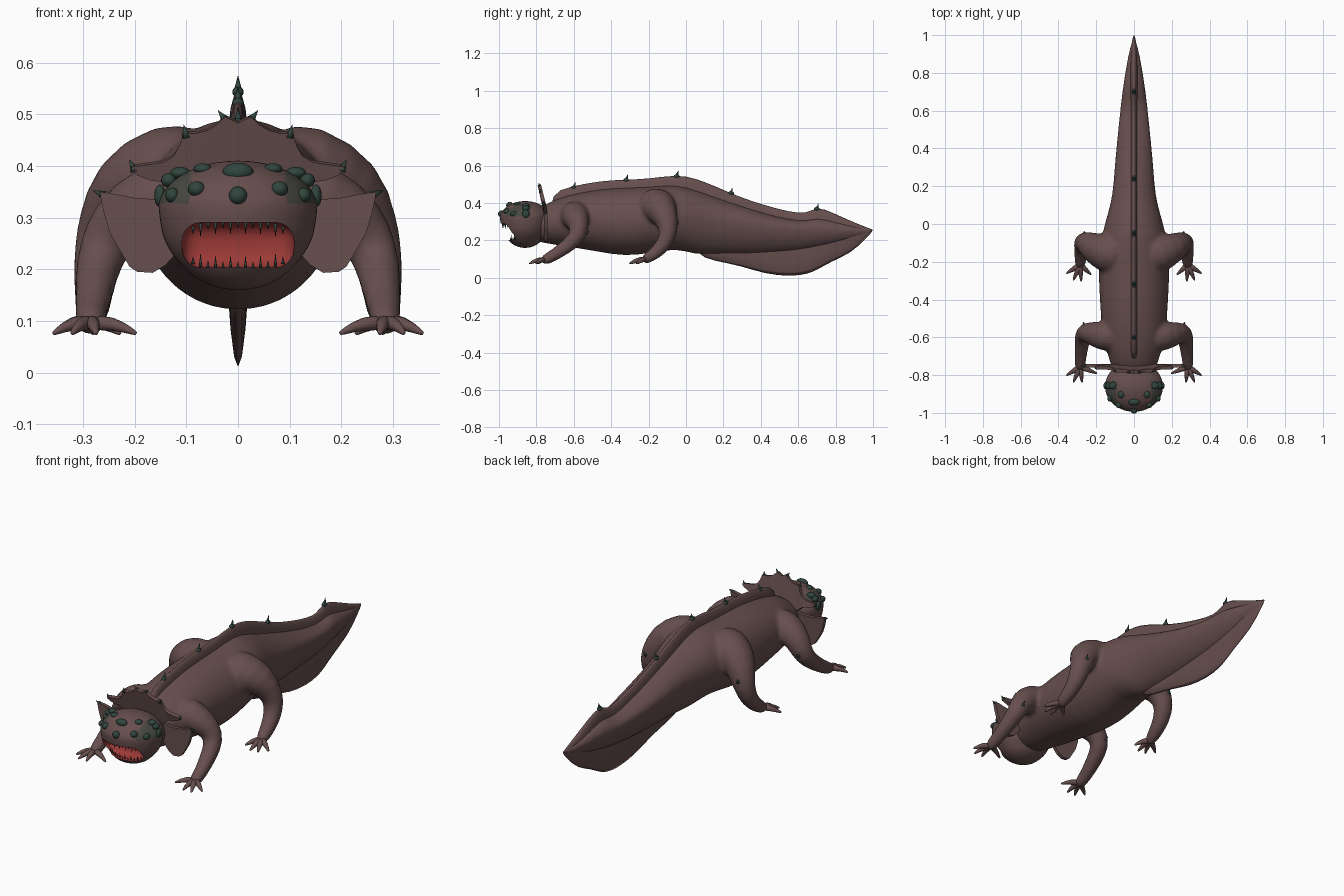
import bpy, bmesh, math
from mathutils import Vector, Matrix

cube = bpy.data.objects.get("Cube")
if cube:
    bpy.data.objects.remove(cube, do_unlink=True)


def make_material(name, rgb):
    mat = bpy.data.materials.new(name)
    mat.use_nodes = True
    mat.diffuse_color = (*rgb, 1)
    mat.node_tree.nodes["Principled BSDF"].inputs["Base Color"].default_value = (*rgb, 1)
    return mat


skin = make_material("brown_skin", (.135, .078, .076))
green = make_material("dark_green", (.03, .06, .047))
red = make_material("mouth_red", (.33, .042, .038))
moss = make_material("mossy_brow", (.065, .066, .055))


def finish(name, bm, mat, smooth=True, mirror=False, subdiv=0, thick=0):
    """Turn a bmesh into an object with the usual modifiers."""
    bmesh.ops.recalc_face_normals(bm, faces=bm.faces)
    for f in bm.faces:
        f.smooth = smooth
    mesh = bpy.data.meshes.new(name)
    bm.to_mesh(mesh)
    bm.free()
    mesh.materials.append(mat)
    ob = bpy.data.objects.new(name, mesh)
    bpy.context.collection.objects.link(ob)
    if mirror:
        ob.modifiers.new("mirror", 'MIRROR')
    if thick:
        solid = ob.modifiers.new("thickness", 'SOLIDIFY')
        solid.thickness, solid.offset = thick, 0
    if subdiv:
        sub = ob.modifiers.new("round", 'SUBSURF')
        sub.levels = sub.render_levels = subdiv
    return ob


def loft(bm, rings):
    """Skin a list of closed point rings and cap both ends."""
    loops = [[bm.verts.new(p) for p in ring] for ring in rings]
    n = len(loops[0])
    for a, b in zip(loops, loops[1:]):
        for i in range(n):
            j = (i + 1) % n
            bm.faces.new((a[i], a[j], b[j], b[i]))
    bm.faces.new(loops[0])
    bm.faces.new(loops[-1])


def tube(bm, points, sides=10):
    """Tapered tube through (x, y, z, radius) points with a rounded tip."""
    pos = [Vector(p[:3]) for p in points]
    rad = [p[3] for p in points]
    last = (pos[-1] - pos[-2]).normalized()
    pos.append(pos[-1] + last * rad[-1] * .7)
    rad.append(rad[-1] * .5)
    rings = []
    for i, p in enumerate(pos):
        t = pos[min(i + 1, len(pos) - 1)] - pos[max(i - 1, 0)]
        u = t.cross(Vector((.3, 1, -.4))).normalized()
        v = t.cross(u).normalized()
        angles = [math.tau * k / sides for k in range(sides)]
        rings.append([p + rad[i] * (u * math.cos(a) + v * math.sin(a)) for a in angles])
    loft(bm, rings)


def spike(bm, base, direction, length, radius):
    d = Vector(direction).normalized()
    mat = Matrix.Translation(Vector(base) + d * length / 2) @ d.to_track_quat('Z', 'Y').to_matrix().to_4x4()
    bmesh.ops.create_cone(bm, cap_ends=True, segments=8, radius1=radius, radius2=0,
                          depth=length, matrix=mat)


def bump(bm, centre, size):
    mat = Matrix.Translation(centre) @ Matrix.Diagonal((*size, 1))
    bmesh.ops.create_uvsphere(bm, u_segments=16, v_segments=10, radius=1, matrix=mat)


# Body core and fins: y, lowest edge, widest height, highest edge, half width
sections = [
    (-.84, .20, .28, .38, .10), (-.73, .18, .30, .455, .125), (-.62, .165, .31, .49, .165),
    (-.46, .137, .31, .52, .178), (-.33, .115, .30, .527, .185), (-.2, .128, .31, .53, .19),
    (-.05, .16, .33, .555, .17), (.05, .12, .33, .535, .14), (.15, .088, .32, .495, .113),
    (.29, .062, .30, .432, .104), (.42, .015, .285, .39, .092), (.56, 0, .27, .352, .078),
    (.65, .014, .265, .345, .068), (.7, .035, .265, .385, .062), (.78, .085, .26, .352, .05),
    (.88, .125, .258, .305, .034), (.97, .215, .255, .268, .014), (1, .25, .255, .258, .004)]
body, fins = bmesh.new(), bmesh.new()
core_rings, fin_rings = [], []
SIDES = 36
for y, low, mid, top, width in sections:
    power = 1 + .35 * min(1, max(0, (y + .05) / .3))
    core_top = min(top - min(.045, (top - mid) * .5), mid + width)
    core_low = max(low, mid - width * 1.7)
    ring = []
    for k in range(SIDES):
        a = math.tau * k / SIDES
        c, s = math.cos(a), math.sin(a)
        height = core_top - mid if s > 0 else mid - core_low
        ring.append((math.copysign(abs(c) ** power, c) * width, y, mid + s * height))
    core_rings.append(ring)
    root = min(.022, width * .8)
    edge = root * .35
    half = [(edge, low), (root, core_low + .02), (root, core_top - .01), (edge, top)]
    if y < 0:                                      # no lower fin under the belly
        half[0], half[1] = (edge, mid - .02), (root, mid)
    fin_rings.append([(x, y, z) for x, z in half] + [(-x, y, z) for x, z in reversed(half)])
loft(body, core_rings)
loft(fins, fin_rings[1:])
finish("back_and_tail_fins", fins, skin, subdiv=1)

# Legs: paths of x, y, z, radius, then the toe tips
legs = {
    "front": ([(.07, -.60, .34, .085), (.17, -.595, .335, .08), (.24, -.575, .285, .06),
               (.268, -.57, .225, .048), (.277, -.64, .165, .04), (.285, -.715, .115, .032),
               (.285, -.755, .095, .031)],
              [(.355, -.80), (.32, -.835), (.275, -.835), (.2, -.79)]),
    "hind": ([(.06, -.17, .37, .115), (.15, -.155, .385, .107), (.22, -.125, .352, .083),
              (.262, -.09, .275, .056), (.275, -.10, .205, .047), (.28, -.15, .14, .038),
              (.285, -.215, .1, .031)],
             [(.355, -.26), (.32, -.295), (.28, -.30), (.23, -.265)])}
for name, (path, tips) in legs.items():
    for side in (1, -1):
        tube(body, [(x * side, y, z, r) for x, y, z, r in path], 14)
    toes = bmesh.new()
    x, y, z, r = path[-1]
    for tx, ty in tips:
        tube(toes, [(x, y, z, .018), ((x + tx) / 2, (y + ty) / 2, .097, .015),
                    (tx, ty, .077, .006)], 8)
    finish(name + "_toes", toes, skin, mirror=True, subdiv=1)

# Fuse body and legs into one flowing skin
trunk = finish("body_and_legs", body, skin, subdiv=1)
fuse = trunk.modifiers.new("fuse", 'REMESH')
fuse.mode, fuse.voxel_size, fuse.use_smooth_shade = 'VOXEL', .01, True
relax = trunk.modifiers.new("relax", 'SMOOTH')
relax.factor, relax.iterations = .5, 8


# Head: rounded skull narrowing toward the jaw
def jaw_scale(n):
    return .8 + .2 * min(1, max(0, (n + .6) / .9))


def face_y(x, z):
    n = (z - .285) / .125
    n = math.copysign(abs(n) ** 1.25, n)
    s = jaw_scale(n)
    return -.86 - .14 * s * math.sqrt(max(0, 1 - n * n - (x / (.16 * s)) ** 2))


head_bm = bmesh.new()
bmesh.ops.create_uvsphere(head_bm, u_segments=56, v_segments=36, radius=1)
for v in head_bm.verts:
    n = v.co.z
    s = jaw_scale(n)
    v.co = (.16 * s * v.co.x, -.86 + .14 * s * v.co.y,
            .285 + .125 * math.copysign(abs(n) ** .8, n))
head = finish("head", head_bm, skin)

# Mouth: rounded block cut out of the head, its walls coloured red
LOW, HIGH, HALF, BACK = .203, .29, .108, -.885
cut_bm = bmesh.new()
bmesh.ops.create_cube(cut_bm, size=1, matrix=Matrix.Translation((0, BACK - .1, (LOW + HIGH) / 2))
                      @ Matrix.Diagonal((HALF * 2, .2, HIGH - LOW, 1)))
bmesh.ops.bevel(cut_bm, geom=cut_bm.edges[:], offset=.034, segments=5, profile=.5, affect='EDGES')
cutter = finish("mouth_cutter", cut_bm, red)
cutter.hide_render = True
boolean = head.modifiers.new("mouth", 'BOOLEAN')
boolean.operation, boolean.object, boolean.solver = 'DIFFERENCE', cutter, 'EXACT'
bpy.context.view_layer.update()
carved = bpy.data.meshes.new_from_object(head.evaluated_get(bpy.context.evaluated_depsgraph_get()))
head.modifiers.clear()
head.data = carved
bpy.data.objects.remove(cutter, do_unlink=True)
carved.materials.clear()
for mat in (skin, red, moss):
    carved.materials.append(mat)
for f in carved.polygons:
    c = f.center
    in_block = abs(c.x) < HALF + .001 and LOW - .001 < c.z < HIGH + .001 and c.y < BACK + .001
    brow = .33 < c.z < .4 and c.y < -.83 and abs(c.x) > .09
    f.material_index = 1 if in_block and c.y > face_y(c.x, c.z) + .003 else 2 if brow else 0
bpy.ops.object.select_all(action='DESELECT')
head.select_set(True)
bpy.context.view_layer.objects.active = head
bpy.ops.object.shade_smooth_by_angle(angle=math.radians(40))

# Teeth along both lips
teeth = bmesh.new()
for i in range(13):
    x = (i - 6) * .0145
    size = .016 + .012 * (i % 2)
    sag = .012 * (x / .09) ** 4
    for lip, up in ((HIGH + .003 - sag, -1), (LOW - .003 + sag, 1)):
        spike(teeth, (x, face_y(x, lip) + .011, lip), (0, -.1, up), size, .0035)
finish("teeth", teeth, green)

# Eyes: many domes across the brow, x, z, width, height
eyes = bmesh.new()
for x, z, w, h in [(0, .388, .03, .018), (0, .342, .018, .018), (.068, .394, .018, .011),
                   (.08, .355, .017, .015), (.112, .386, .02, .012), (.127, .343, .014, .015),
                   (.134, .372, .015, .014), (.151, .342, .011, .022)]:
    for side in ((1, -1) if x else (1,)):
        bump(eyes, (x * side, face_y(x, z) + .004, z), (w, .019, h))
finish("eyes", eyes, green)


# Thin frills behind the head
def frill(name, outline):
    bm = bmesh.new()
    face = bm.faces.new([bm.verts.new((x, -.75 - .25 * max(0, z - .36), z)) for x, z in outline])
    bmesh.ops.triangulate(bm, faces=[face])
    finish(name, bm, skin, smooth=False, mirror=True, thick=.018)


frill("head_crest", [(0, .34), (0, .485), (.025, .497), (.04, .482), (.06, .47), (.08, .465),
                     (.105, .464), (.113, .44), (.125, .42), (.145, .409), (.17, .405),
                     (.207, .4), (.195, .384), (.17, .374), (.14, .37), (.1, .34)])
frill("cheek_fins", [(.1, .34), (.155, .335), (.2, .338), (.235, .345), (.268, .35), (.26, .31),
                     (.248, .27), (.228, .235), (.21, .205), (.195, .195), (.165, .193),
                     (.14, .208), (.12, .23), (.1, .26)])

# Small thorns on frills, elbows and knees
thorns = bmesh.new()
for base, direction in [((.2, -.76, .39), (.4, -.1, .9)), ((.1, -.778, .455), (.2, -.2, 1)),
                        ((.024, -.782, .488), (.6, -.2, .8)), ((.258, -.75, .343), (1, 0, .4)),
                        ((.265, -.535, .235), (.1, .8, .7)), ((.262, -.05, .285), (.1, .6, 1))]:
    spike(thorns, base, direction, .026, .009)
finish("thorns", thorns, green, mirror=True)

# Thorns along the back ridge
back = bmesh.new()
for y, z in [(-.6, .482), (-.32, .522), (-.05, .543), (.24, .452), (.7, .368)]:
    bump(back, (0, y, z), (.011, .016, .01))
    spike(back, (0, y, z), (0, .3, 1), .034, .009)
finish("back_thorns", back, green)
